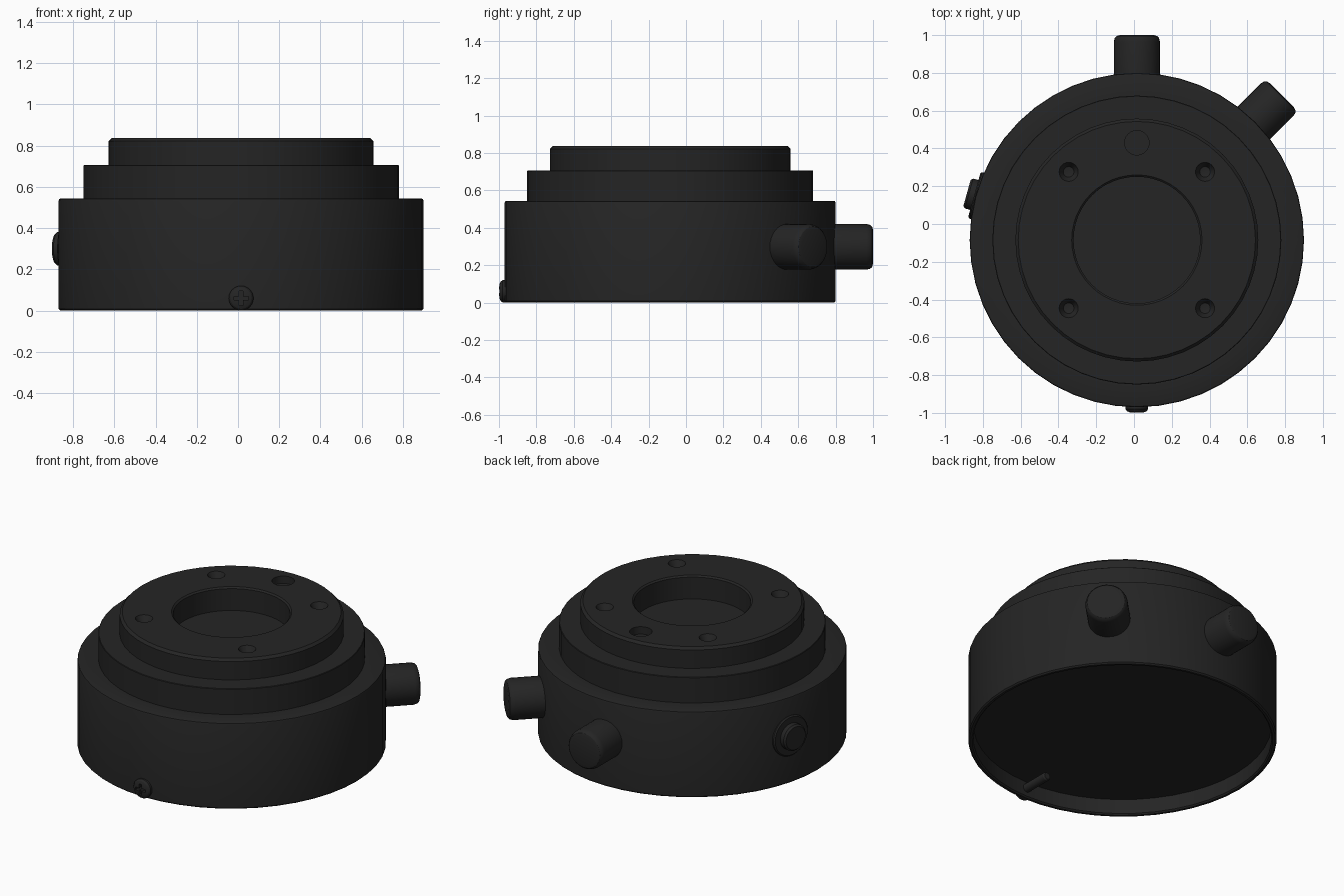
import bpy, bmesh, math
from mathutils import Matrix, Vector

if "Cube" in bpy.data.objects:
    bpy.data.objects.remove(bpy.data.objects["Cube"])

CX, CY = 0.015, -0.085          # axis of the round body
black = bpy.data.materials.new("black_plastic")
black.diffuse_color = (0.018, 0.018, 0.018, 1)
black.use_nodes = True
black.node_tree.nodes["Principled BSDF"].inputs["Base Color"].default_value = black.diffuse_color


def finish(bm, name):
    bmesh.ops.remove_doubles(bm, verts=bm.verts, dist=1e-5)
    bmesh.ops.recalc_face_normals(bm, faces=bm.faces)
    me = bpy.data.meshes.new(name)
    bm.to_mesh(me)
    bm.free()
    me.materials.append(black)
    ob = bpy.data.objects.new(name, me)
    bpy.context.collection.objects.link(ob)
    return ob


def lathe(name, profile, matrix, steps):
    """Spin an axis-to-axis (radius, height) profile into a closed solid."""
    bm = bmesh.new()
    rings = []
    for r, h in profile:
        if r == 0:
            rings.append([bm.verts.new((0, 0, h))] * steps)
        else:
            rings.append([bm.verts.new((r * math.cos(t), r * math.sin(t), h))
                          for t in (2 * math.pi * i / steps for i in range(steps))])
    for a, b in zip(rings, rings[1:]):
        for i in range(steps):
            j = (i + 1) % steps
            quad = list(dict.fromkeys((a[i], a[j], b[j], b[i])))
            if len(quad) > 2:
                bm.faces.new(quad)
    bm.transform(matrix)
    return finish(bm, name)


def radial(degrees, z):
    """Frame at the body axis whose local z points outwards at an angle."""
    return (Matrix.Translation((CX, CY, z))
            @ Matrix.Rotation(math.radians(degrees), 4, 'Z')
            @ Matrix.Rotation(math.pi / 2, 4, 'Y'))


def box(name, centre, size):
    bm = bmesh.new()
    bmesh.ops.create_cube(bm, size=1)
    bm.transform(Matrix.Translation(centre) @ Matrix.Diagonal(Vector((*size, 1))))
    return finish(bm, name)


def cut(ob, cutters):
    bpy.context.view_layer.objects.active = ob
    for c in cutters:
        m = ob.modifiers.new("cut", 'BOOLEAN')
        m.operation, m.solver, m.object = 'DIFFERENCE', 'EXACT', c
        bpy.ops.object.modifier_apply(modifier=m.name)
        bpy.data.objects.remove(c)


# stepped body: recessed underside, three tiers, central well
axis = Matrix.Translation((CX, CY, 0))
body = lathe("stepped_body", [
    (0, 0.10), (0.855, 0.10), (0.855, 0.008), (0.863, 0), (0.877, 0), (0.885, 0.008),
    (0.885, 0.534), (0.882, 0.541), (0.875, 0.544),
    (0.765, 0.544), (0.765, 0.703), (0.762, 0.706),
    (0.643, 0.706), (0.643, 0.822), (0.628, 0.837),
    (0.345, 0.837), (0.335, 0.828), (0.335, 0.69), (0, 0.69)], axis, 48)

# four countersunk dimples and one shallow locating hole in the top face
holes = []
for sx in (-1, 1):
    for sy in (-1, 1):
        holes.append(lathe("dimple_cutter", [(0, 0.79), (0.028, 0.795), (0.051, 0.838), (0.051, 0.87), (0, 0.87)],
                           Matrix.Translation((CX + sx * 0.361, CY + sy * 0.361, 0)), 24))
holes.append(lathe("locating_hole_cutter", [(0, 0.79), (0.065, 0.79), (0.065, 0.87), (0, 0.87)],
                   Matrix.Translation((CX, CY + 0.515, 0)), 24))
cut(body, holes)
parts = [body]

# two side pins with rounded tips
for name, angle in (("back_pin", 90), ("back_right_pin", 45)):
    parts.append(lathe(name, [(0, 0.83), (0.122, 0.83), (0.122, 1.05), (0.117, 1.07),
                              (0.108, 1.08), (0.09, 1.085), (0, 1.085)], radial(angle, 0.298), 32))

# push button with collar on the left side
parts.append(lathe("button_collar", [(0, 0.84), (0.127, 0.84), (0.127, 0.886), (0.12, 0.893),
                                     (0.09, 0.893), (0, 0.893)], radial(164.5, 0.30), 32))
parts.append(lathe("push_button", [(0, 0.87), (0.082, 0.87), (0.082, 0.922), (0.072, 0.933),
                                   (0, 0.933)], radial(164.5, 0.30), 32))

# front screw: domed head with a cross slot, and a shank reaching inside
screw = lathe("front_screw", [(0, 0.67), (0.02, 0.67), (0.026, 0.68), (0.026, 0.875), (0.06, 0.875),
                              (0.06, 0.895), (0.052, 0.906), (0.036, 0.913), (0, 0.915)],
              radial(-90, 0.06), 24)
cut(screw, [box("slot_cutter", (CX, -1.0, 0.06), (0.07, 0.04, 0.018)),
            box("slot_cutter", (CX, -1.0, 0.06), (0.018, 0.04, 0.07))])
parts.append(screw)

# smooth shading with crisp edges
bpy.ops.object.select_all(action='DESELECT')
for ob in parts:
    ob.select_set(True)
bpy.context.view_layer.objects.active = body
bpy.ops.object.shade_smooth_by_angle(angle=math.radians(30))
